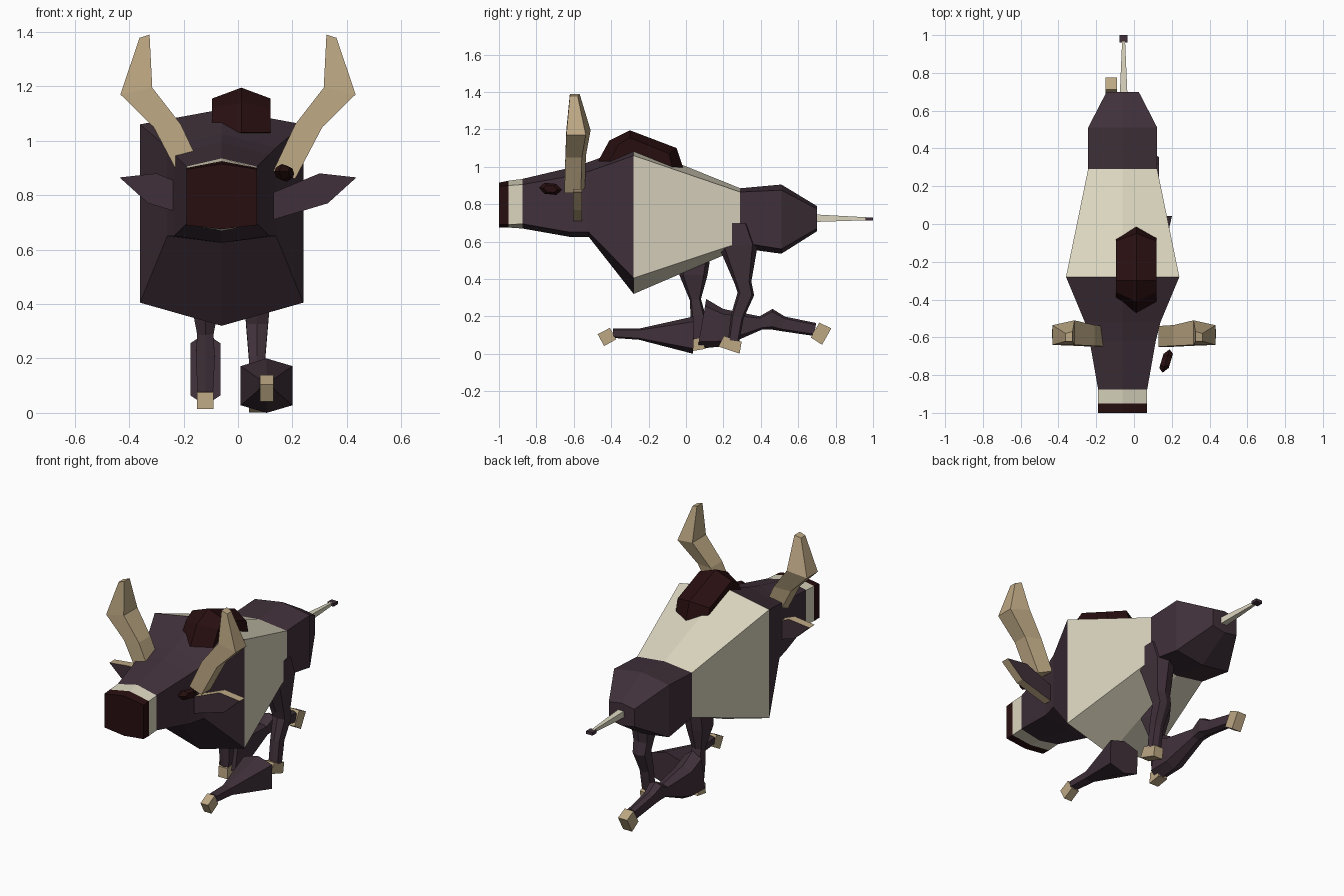
import bpy, bmesh, math
from mathutils import Vector


def material(name, rgb):
    m = bpy.data.materials.new(name)
    m.diffuse_color = (*rgb, 1)
    return m


HIDE = material("dark plum hide", (0.051, 0.030, 0.042))
CREAM = material("cream", (0.71, 0.67, 0.52))
HORN = material("tan horn", (0.51, 0.39, 0.23))
MAROON = material("dark maroon", (0.021, 0.0045, 0.005))


def loft(name, rings, mats, rule=None):
    """Skin a list of equal-sized rings, cap the ends, colour faces by rule."""
    bm = bmesh.new()
    rows = [[bm.verts.new(p) for p in ring] for ring in rings]
    n = len(rows[0])
    for a, b in zip(rows, rows[1:]):
        for i in range(n):
            j = (i + 1) % n
            bm.faces.new((a[i], a[j], b[j], b[i]))
    bm.faces.new(rows[0])
    bm.faces.new(rows[-1])
    bmesh.ops.recalc_face_normals(bm, faces=bm.faces)
    if rule:
        for f in bm.faces:
            f.material_index = rule(f)
    me = bpy.data.meshes.new(name)
    bm.to_mesh(me)
    bm.free()
    for m in mats:
        me.materials.append(m)
    ob = bpy.data.objects.new(name, me)
    bpy.context.collection.objects.link(ob)
    return ob


def limb(name, x, path, mat, ridge=0.72):
    """Six-sided limb in a vertical plane; path holds (y, z, thickness, width)."""
    rings = []
    for i, (y, z, t, w) in enumerate(path):
        a, b = path[max(i - 1, 0)], path[min(i + 1, len(path) - 1)]
        d = Vector((b[0] - a[0], b[1] - a[1])).normalized()
        ny, nz = -d.y, d.x
        shape = [(w, ridge), (0, 1), (-w, ridge), (-w, -ridge), (0, -1), (w, -ridge)]
        rings.append([(x + dx, y + ny * k * t, z + nz * k * t) for dx, k in shape])
    return loft(name, rings, [mat])


# Body and head: y, half width, ridge top, side top, side bottom, ridge bottom
CX = -0.06
sections = [
    (-1.00, 0.13, 0.915, 0.895, 0.690, 0.675),
    (-0.95, 0.13, 0.925, 0.900, 0.690, 0.675),
    (-0.875, 0.13, 0.935, 0.905, 0.695, 0.670),
    (-0.62, 0.175, 0.995, 0.950, 0.650, 0.625),
    (-0.52, 0.20, 1.025, 0.975, 0.650, 0.625),
    (-0.28, 0.30, 1.115, 1.060, 0.405, 0.320),
    (0.29, 0.183, 0.885, 0.865, 0.595, 0.565),
    (0.51, 0.183, 0.905, 0.875, 0.560, 0.535),
    (0.70, 0.085, 0.790, 0.775, 0.670, 0.655),
]


def body_colour(f):
    y = f.calc_center_median().y
    if y < -0.95:
        return 2
    return 1 if y < -0.875 or -0.28 < y < 0.29 else 0


loft("body", [[(CX + w, y, st), (CX, y, rt), (CX - w, y, st),
               (CX - w, y, sb), (CX, y, rb), (CX + w, y, sb)]
              for y, w, rt, st, sb, rb in sections],
     [HIDE, CREAM, MAROON], body_colour)

# Shoulder hump: side and centre profiles lofted across x
hump_side = [(-0.41, 1.03), (-0.36, 1.12), (-0.30, 1.155), (-0.09, 1.07), (-0.07, 0.98)]
hump_mid = [(-0.47, 1.03), (-0.41, 1.14), (-0.30, 1.195), (-0.05, 1.10), (-0.01, 0.98)]
loft("hump", [[(x, y, z) for y, z in prof] for x, prof in
              ((-0.095, hump_side), (0.012, hump_mid), (0.12, hump_side))], [MAROON])

# Tail with square tip
def square(x, y, z, a, b):
    return [(x + a, y, z + b), (x - a, y, z + b), (x - a, y, z - b), (x + a, y, z - b)]


loft("tail", [square(-0.055, 0.69, 0.725, 0.02, 0.02),
              square(-0.055, 0.965, 0.722, 0.008, 0.008)], [CREAM])
loft("tail_tip", [square(-0.055, 0.96, 0.721, 0.021, 0.009),
                  square(-0.055, 1.0, 0.721, 0.021, 0.009)], [HIDE])

# Horns, ears and eyes on both sides
for side, tag in ((1, "right"), (-1, "left")):
    # horn: inner x, inner z, outer x, outer z, y, half depth
    path = [(0.130, 0.890, 0.210, 0.860, -0.595, 0.055),
            (0.210, 1.060, 0.310, 1.050, -0.590, 0.055),
            (0.315, 1.195, 0.432, 1.170, -0.575, 0.065),
            (0.325, 1.390, 0.362, 1.378, -0.595, 0.026)]
    loft("horn_" + tag, [[(side * xi, y - d, zi), (side * xo, y - d, zo),
                          (side * xo, y + d * 0.6, zo), (side * xi, y + d, zi)]
                         for xi, zi, xo, zo, y, d in path], [HORN])

    # ear: flat blade with a pale rim
    blade = [(0.435, 0.865), (0.30, 0.88), (0.13, 0.81), (0.13, 0.71), (0.33, 0.77)]
    loft("ear_" + tag, [[(side * x, y, z) for x, z in blade] for y in (-0.605, -0.555)],
         [HIDE, HORN], lambda f: 0 if abs(f.normal.y) > 0.7 else 1)

    # eye: slanted six-sided lens
    eye = []
    for off, s in ((-0.025, 0.6), (0, 1), (0.025, 0.6)):
        ring = []
        for k in range(6):
            a = math.tau * k / 6
            u, v = 0.062 * s * math.cos(a), 0.034 * s * math.sin(a)
            ring.append((side * (0.17 + off + 0.3 * u), -0.725 + u, 0.882 + v - 0.1 * u))
        eye.append(ring)
    loft("eye_" + tag, eye, [MAROON])

# Galloping legs, each with its hoof
legs = {
    "front_leg_right": (0.105, [
        (0.04, 0.10, 0.100, 0.095), (-0.25, 0.105, 0.030, 0.03),
        (-0.39, 0.11, 0.025, 0.025)],
        [(-0.39, 0.108, 0.035, 0.025), (-0.455, 0.073, 0.036, 0.025)]),
    "front_leg_left": (-0.12, [
        (0.05, 0.52, 0.080, 0.055), (0.04, 0.42, 0.075, 0.055),
        (0.05, 0.29, 0.030, 0.03), (0.065, 0.20, 0.040, 0.035),
        (0.06, 0.07, 0.025, 0.028)],
        [(0.055, 0.08, 0.027, 0.03), (0.065, 0.02, 0.04, 0.03)]),
    "rear_leg_right": (0.07, [
        (0.28, 0.70, 0.050, 0.062), (0.28, 0.58, 0.105, 0.062),
        (0.305, 0.38, 0.045, 0.045), (0.32, 0.32, 0.045, 0.04),
        (0.275, 0.20, 0.035, 0.03), (0.255, 0.07, 0.030, 0.03)],
        [(0.25, 0.08, 0.05, 0.03), (0.23, 0.02, 0.06, 0.03)]),
    "rear_leg_left": (-0.12, [
        (0.085, 0.16, 0.135, 0.055), (0.20, 0.14, 0.100, 0.055),
        (0.40, 0.165, 0.036, 0.035), (0.46, 0.185, 0.055, 0.04),
        (0.52, 0.16, 0.040, 0.03), (0.69, 0.13, 0.035, 0.025)],
        [(0.69, 0.127, 0.046, 0.03), (0.752, 0.092, 0.05, 0.03)]),
}
for name, (x, leg, hoof) in legs.items():
    limb(name, x, leg, HIDE)
    limb(name.replace("leg", "hoof"), x, hoof, HORN, 1.0)
